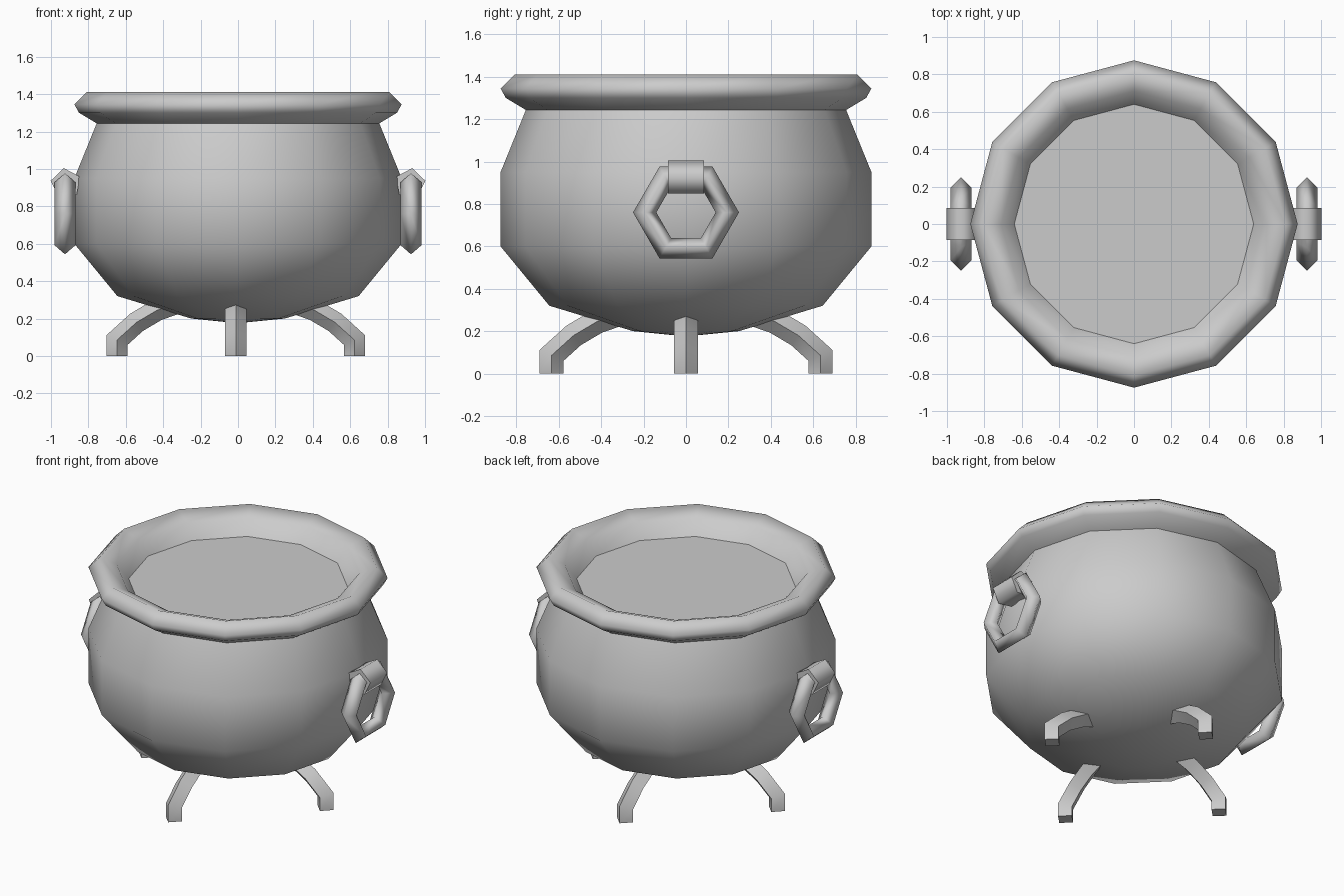
import bpy, bmesh, math
from mathutils import Vector

if "Cube" in bpy.data.objects:
    bpy.data.objects.remove(bpy.data.objects["Cube"])

iron = bpy.data.materials.new("iron grey")
iron.diffuse_color = (0.6, 0.6, 0.6, 1)
iron.use_nodes = True
iron.node_tree.nodes["Principled BSDF"].inputs["Base Color"].default_value = iron.diffuse_color


def make(name, bm, angle=180):
    bmesh.ops.recalc_face_normals(bm, faces=bm.faces)
    me = bpy.data.meshes.new(name)
    bm.to_mesh(me)
    bm.free()
    me.materials.append(iron)
    ob = bpy.data.objects.new(name, me)
    bpy.context.collection.objects.link(ob)
    bpy.ops.object.select_all(action='DESELECT')
    ob.select_set(True)
    bpy.context.view_layer.objects.active = ob
    bpy.ops.object.shade_smooth_by_angle(angle=math.radians(angle))
    return ob


def skin(bm, rings, closed=False, caps=False):
    """Bridge equal-sized vertex loops with quads."""
    n = len(rings[0])
    vs = [[bm.verts.new(p) for p in r] for r in rings]
    for k in range(len(vs) if closed else len(vs) - 1):
        a, b = vs[k], vs[(k + 1) % len(vs)]
        for i in range(n):
            j = (i + 1) % n
            bm.faces.new((a[i], a[j], b[j], b[i]))
    if caps:
        bm.faces.new(vs[0])
        bm.faces.new(vs[-1])


def circle(r, z, n=12):
    return [(r * math.cos(math.tau * i / n), r * math.sin(math.tau * i / n), z) for i in range(n)]


# Round pot body, closed at the bottom by a shallow cone
bm = bmesh.new()
skin(bm, [circle(r, z) for r, z in
          [(0.001, 0.175), (0.25, 0.2), (0.645, 0.32), (0.875, 0.6), (0.875, 0.95), (0.755, 1.245)]])
bmesh.ops.remove_doubles(bm, verts=bm.verts, dist=0.005)
make("pot_body", bm)

# Flared rim, sloping inwards to the contents
bm = bmesh.new()
skin(bm, [circle(r, z) for r, z in
          [(0.75, 1.24), (0.85, 1.30), (0.875, 1.345), (0.81, 1.41), (0.71, 1.37), (0.64, 1.28)]])
make("rim", bm, 75)

# Flat surface of the contents
bm = bmesh.new()
bmesh.ops.create_circle(bm, cap_ends=True, segments=12, radius=0.64)
bmesh.ops.translate(bm, verts=bm.verts, vec=(0, 0, 1.28))
for f in bm.faces:
    f.normal_update()
    if f.normal.z < 0:
        f.normal_flip()
make("contents", bm)

# Four bent legs with a diamond section
path = [Vector(p) for p in [(0.635, 0), (0.635, 0.085), (0.53, 0.18), (0.42, 0.245), (0.29, 0.29)]]
HALF = 0.057
for k, name in enumerate(["right_leg", "back_leg", "left_leg", "front_leg"]):
    a = k * math.pi / 2
    rings = []
    for i, p in enumerate(path):
        t0 = (p - path[i - 1]).normalized() if i else Vector((0, 1))
        t1 = (path[i + 1] - p).normalized() if i < len(path) - 1 else t0
        t = (t0 + t1).normalized()
        nrm = Vector((t.y, -t.x)) * HALF / max(t.dot(t1), 0.5)
        ring = []
        for u, v in [(1, 0), (0, 1), (-1, 0), (0, -1)]:
            q, s = p + nrm * u, HALF * v
            ring.append((q.x * math.cos(a) - s * math.sin(a) - 0.012,
                         q.x * math.sin(a) + s * math.cos(a), q.y))
        rings.append(ring)
    bm = bmesh.new()
    skin(bm, rings, caps=True)
    make(name, bm, 50)

# Hexagonal ring handles and the lugs they hang from
for side, name in [(1, "right"), (-1, "left")]:
    rings = []
    for i in range(6):
        a = math.tau * i / 6
        rings.append([(side * (0.925 + 0.055 * dx),
                       (0.195 + 0.055 * dr) * math.cos(a),
                       0.76 + (0.195 + 0.055 * dr) * math.sin(a))
                      for dr, dx in [(1, 0), (0, 1), (-1, 0), (0, -1)]])
    bm = bmesh.new()
    skin(bm, rings, closed=True)
    make(name + "_ring_handle", bm)

    lug = [[(side * (0.92 + 0.083 * math.cos(math.radians(82 + 72 * i))), y,
             0.922 + 0.083 * math.sin(math.radians(82 + 72 * i))) for i in range(5)]
           for y in (-0.085, 0.085)]
    bm = bmesh.new()
    skin(bm, lug, caps=True)
    make(name + "_lug", bm, 75)
